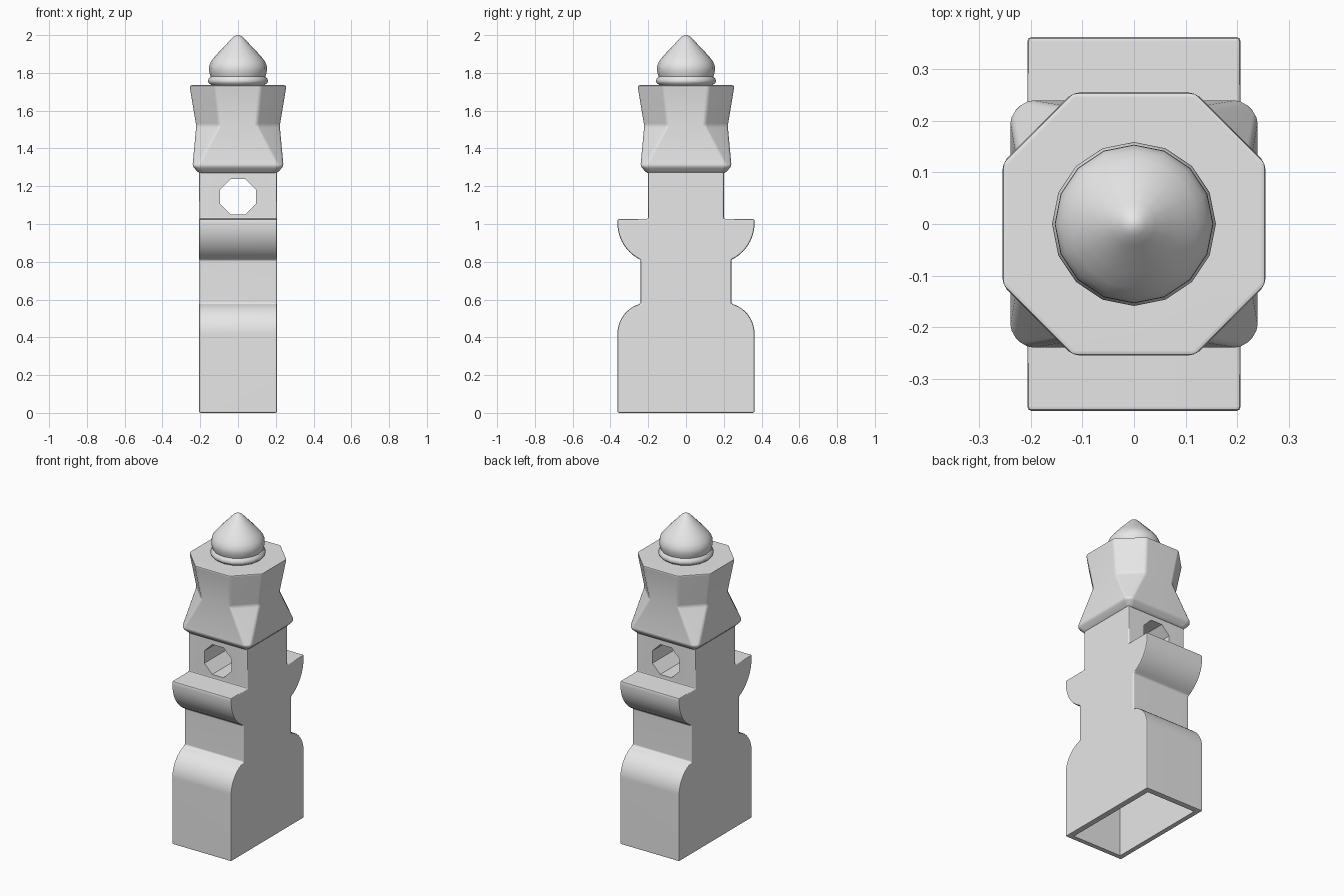
import bpy, bmesh
from math import cos, sin, pi, asin, radians

if "Cube" in bpy.data.objects:
    bpy.data.objects.remove(bpy.data.objects["Cube"], do_unlink=True)

grey = bpy.data.materials.new("plain_grey")
grey.use_nodes = True
grey.diffuse_color = (0.8, 0.8, 0.8, 1)
grey.node_tree.nodes["Principled BSDF"].inputs["Base Color"].default_value = (0.8, 0.8, 0.8, 1)


def loft(name, rings):
    """Closed solid through a stack of equal-length point rings."""
    bm = bmesh.new()
    loops = [[bm.verts.new(p) for p in ring] for ring in rings]
    n = len(loops[0])
    for low, high in zip(loops, loops[1:]):
        for i in range(n):
            j = (i + 1) % n
            bm.faces.new((low[i], low[j], high[j], high[i]))
    bm.faces.new(loops[0][::-1])
    bm.faces.new(loops[-1])
    bmesh.ops.recalc_face_normals(bm, faces=bm.faces)
    mesh = bpy.data.meshes.new(name)
    bm.to_mesh(mesh)
    bm.free()
    mesh.materials.append(grey)
    obj = bpy.data.objects.new(name, mesh)
    bpy.context.collection.objects.link(obj)
    return obj


def activate(obj):
    bpy.ops.object.select_all(action='DESELECT')
    obj.select_set(True)
    bpy.context.view_layer.objects.active = obj


def modify(obj, kind, **settings):
    activate(obj)
    mod = obj.modifiers.new(kind.title(), kind)
    for key, value in settings.items():
        setattr(mod, key, value)
    bpy.ops.object.modifier_apply(modifier=mod.name)


def round_edges(obj, width):
    modify(obj, 'BEVEL', width=width, segments=2, limit_method='ANGLE',
           angle_limit=radians(30))


def cut(obj, cutter):
    modify(obj, 'BOOLEAN', object=cutter, operation='DIFFERENCE', solver='EXACT')
    bpy.data.objects.remove(cutter, do_unlink=True)


def smooth(obj, flat_weighted=True):
    activate(obj)
    bpy.ops.object.shade_smooth_by_angle(angle=radians(40))
    if flat_weighted:
        modify(obj, 'WEIGHTED_NORMAL', keep_sharp=True)


def arc(drop, rise, steps=10):
    """Quarter-like arc, vertical at its start, moving inward by drop over rise."""
    r = (drop * drop + rise * rise) / (2 * drop)
    end = asin(min(1, rise / r))
    return [(r - r * cos(end * i / steps), r * sin(end * i / steps))
            for i in range(steps + 1)]


# Body: symmetric side outline with rounded shoulders and curved ledges
wide, waist, neck, half_x = 0.363, 0.24, 0.2, 0.207
side = [(wide, 0)]
side += [(wide - d, 0.42 + h) for d, h in arc(wide - waist, 0.158)]
side += [(wide - d, 1.005 - h) for d, h in reversed(arc(wide - waist, 0.195))]
side += [(wide, 1.027), (neck, 1.027), (neck, 1.3)]
outline = side + [(-y, z) for y, z in reversed(side)]
body = loft("body", [[(x, y, z) for y, z in outline] for x in (-half_x, half_x)])
round_edges(body, 0.009)

# Hollow underside
inner_x, inner_y = half_x - 0.035, wide - 0.035
cut(body, loft("hollow_cutter", [
    [(sx * inner_x, sy * inner_y, z) for sx, sy in ((-1, -1), (1, -1), (1, 1), (-1, 1))]
    for z in (-0.1, 0.4)]))

# Octagonal opening running front to back
radius = 0.094 / cos(pi / 8)
turns = [pi / 8 + i * pi / 4 for i in range(8)]
cut(body, loft("opening_cutter", [
    [(radius * cos(a), y, 1.145 + radius * sin(a)) for a in turns] for y in (-0.5, 0.5)]))
smooth(body)


# Cap: square foot turning into a flared octagon
def eight(half, corner, z):
    quarter = [(half, -corner), (half, corner)]
    points = []
    for _ in range(4):
        points += [(x, y, z) for x, y in quarter]
        quarter = [(-y, x) for x, y in quarter]
    return points


cap = loft("cap", [eight(0.205, 0.19, 1.268), eight(0.241, 0.215, 1.305),
                   eight(0.221, 0.1, 1.52), eight(0.257, 0.12, 1.735)])
round_edges(cap, 0.012)
smooth(cap)

# Finial: turned ring and pointed bulb
turned = [(0.13, 1.725), (0.143, 1.737), (0.155, 1.746), (0.159, 1.757), (0.155, 1.769),
          (0.145, 1.781), (0.15, 1.796), (0.154, 1.815), (0.153, 1.835), (0.143, 1.86),
          (0.125, 1.884), (0.098, 1.914), (0.068, 1.945), (0.042, 1.973),
          (0.024, 1.991), (0.01, 1.999), (0.002, 2.0)]
finial = loft("finial", [
    [(r * cos(i * pi / 8), r * sin(i * pi / 8), z) for i in range(16)] for r, z in turned])
smooth(finial, False)
